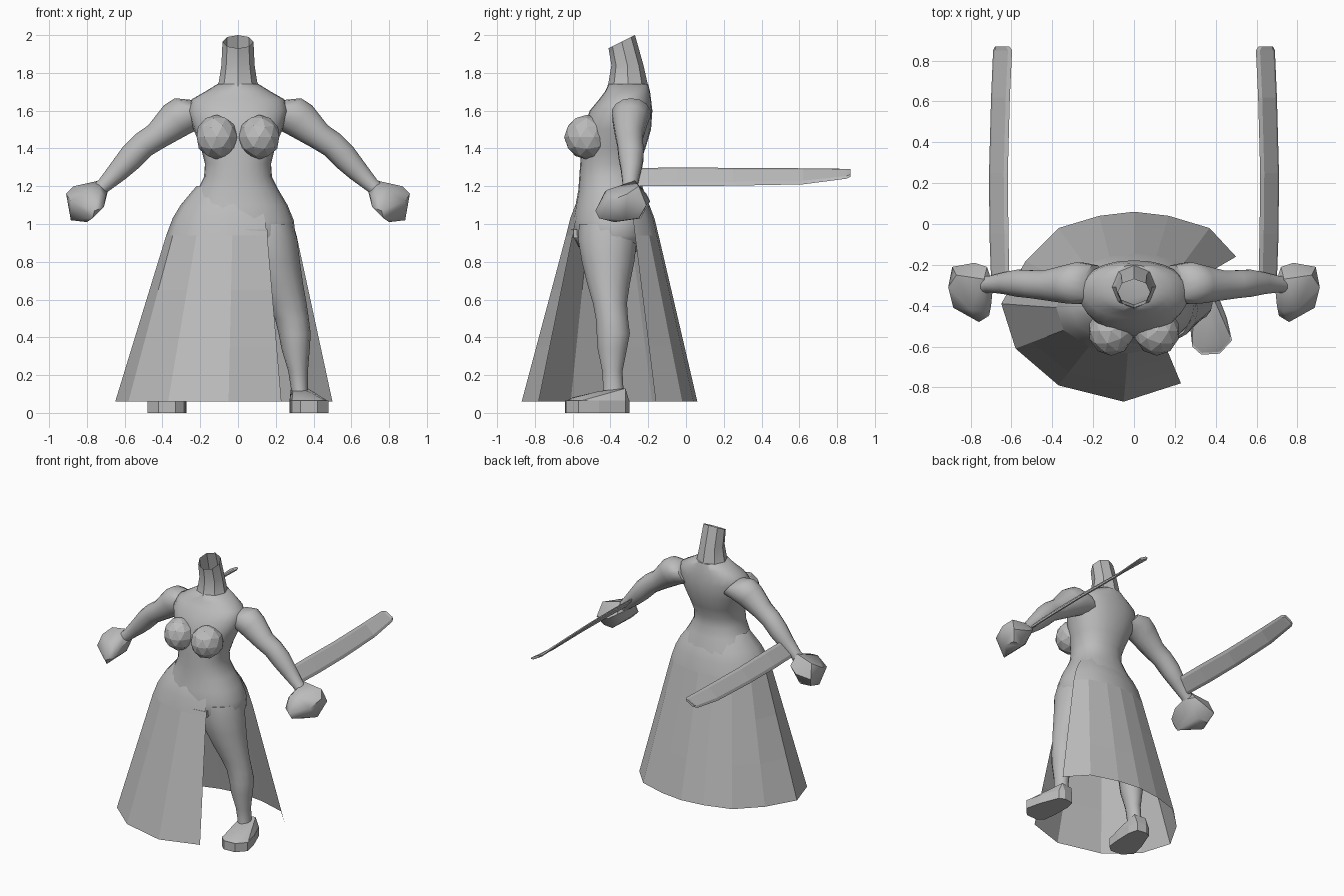
import bpy, bmesh, math
from mathutils import Vector

grey = bpy.data.materials.new("plain_grey")
grey.diffuse_color = (0.5, 0.5, 0.5, 1)


def finish(name, bm, smooth=None, mirror=False, recalc=True):
    """Turn a bmesh into a named object; smooth is the sharp-edge angle in degrees."""
    if recalc:
        bmesh.ops.recalc_face_normals(bm, faces=bm.faces)
    me = bpy.data.meshes.new(name)
    bm.to_mesh(me)
    bm.free()
    me.materials.append(grey)
    ob = bpy.data.objects.new(name, me)
    bpy.context.collection.objects.link(ob)
    if smooth:
        bpy.ops.object.select_all(action='DESELECT')
        ob.select_set(True)
        bpy.context.view_layer.objects.active = ob
        bpy.ops.object.shade_smooth_by_angle(angle=math.radians(smooth))
    if mirror:
        ob.modifiers.new("mirror", 'MIRROR').use_clip = False
    return ob


def bridge(bm, rows, closed=True):
    """Quads between successive rows of points."""
    vs = [[bm.verts.new(p) for p in row] for row in rows]
    n = len(vs[0])
    for a, b in zip(vs, vs[1:]):
        for i in range(n if closed else n - 1):
            j = (i + 1) % n
            bm.faces.new((a[i], a[j], b[j], b[i]))
    return vs


def tube(name, rings, sides, smooth, mirror=False, power=1.0, caps=(True, True)):
    """Loft of elliptical rings given as (centre, u axis, v axis)."""
    def sp(t):
        return math.copysign(abs(t) ** power, t)
    rows = []
    for c, u, v in rings:
        row = []
        for i in range(sides):
            a = 2 * math.pi * i / sides
            row.append(Vector(c) + Vector(u) * sp(math.cos(a)) + Vector(v) * sp(math.sin(a)))
        rows.append(row)
    bm = bmesh.new()
    vs = bridge(bm, rows)
    if caps[0]:
        bm.faces.new(vs[0])
    if caps[1]:
        bm.faces.new(vs[-1])
    return finish(name, bm, smooth, mirror)


def hull(name, points, smooth=None, mirror=True):
    """Faceted convex solid around a few points."""
    bm = bmesh.new()
    for p in points:
        bm.verts.new(p)
    res = bmesh.ops.convex_hull(bm, input=bm.verts)
    bmesh.ops.delete(bm, geom=[v for v in bm.verts if not v.link_faces], context='VERTS')
    return finish(name, bm, smooth, mirror)


def level(z, rx, front, back, x=0):
    """Horizontal ring from its half width and its front and back limits."""
    return ((x, (front + back) / 2, z), (rx, 0, 0), (0, (back - front) / 2, 0))


# torso, from the hips to the base of the neck
tube("torso", [
    level(0.84, 0.18, -0.50, -0.28), level(0.88, 0.28, -0.57, -0.23),
    level(0.94, 0.305, -0.60, -0.18), level(1.02, 0.295, -0.60, -0.175),
    level(1.10, 0.262, -0.585, -0.195), level(1.18, 0.215, -0.57, -0.225),
    level(1.25, 0.18, -0.565, -0.245), level(1.32, 0.175, -0.56, -0.245),
    level(1.40, 0.195, -0.555, -0.215), level(1.50, 0.235, -0.545, -0.185),
    level(1.60, 0.265, -0.51, -0.178), level(1.66, 0.245, -0.46, -0.185),
    level(1.70, 0.175, -0.43, -0.19), level(1.74, 0.11, -0.41, -0.20),
], 24, 60, power=0.9)

# open neck with a slanted rim
tube("neck", [
    level(1.68, 0.14, -0.43, -0.19), level(1.75, 0.102, -0.41, -0.205),
    level(1.84, 0.088, -0.395, -0.225),
    ((0, -0.34, 1.965), (0.082, 0, 0), (0, 0.07, 0.035)),
], 8, 25, caps=(False, False))

# faceted chest cups
bm = bmesh.new()
bmesh.ops.create_icosphere(bm, subdivisions=2, radius=1)
for v in bm.verts:
    v.co = (0.112 + 0.112 * v.co.x, -0.525 + 0.12 * v.co.y, 1.46 + 0.118 * v.co.z)
finish("chest_cup", bm, mirror=True)

# arms, slanting down and out
arm = []
for x, y, z, r, ry in ((0.19, -0.29, 1.59, 0.085, 0.09), (0.27, -0.29, 1.585, 0.103, 0.105),
                       (0.33, -0.295, 1.55, 0.10, 0.095), (0.43, -0.30, 1.465, 0.073, 0.075),
                       (0.50, -0.295, 1.42, 0.07, 0.07), (0.565, -0.29, 1.355, 0.07, 0.068),
                       (0.63, -0.29, 1.285, 0.058, 0.055), (0.71, -0.295, 1.205, 0.04, 0.04),
                       (0.76, -0.30, 1.15, 0.045, 0.05)):
    arm.append(((x, y, z), (0.62 * r, 0, 0.785 * r), (0, ry, 0)))
tube("arm", arm, 14, 60, mirror=True)

# fists
hull("fist", [
    (0.735, -0.27, 1.23), (0.78, -0.19, 1.12), (0.72, -0.21, 1.16), (0.87, -0.25, 1.20),
    (0.89, -0.21, 1.10), (0.91, -0.31, 1.16), (0.885, -0.41, 1.12), (0.885, -0.32, 1.02),
    (0.80, -0.42, 1.18), (0.80, -0.38, 1.01), (0.86, -0.25, 1.03), (0.76, -0.48, 1.07),
    (0.71, -0.45, 1.09), (0.73, -0.43, 1.17), (0.77, -0.46, 1.03), (0.69, -0.30, 1.17),
    (0.73, -0.28, 1.07), (0.78, -0.24, 1.03), (0.70, -0.40, 1.15),
], 40)

# forearm blades: thin tilted plates with a gentle curve
rows = []
for y, xo, zo, xi, zi in ((-0.27, 0.70, 1.20, 0.61, 1.295), (-0.05, 0.708, 1.20, 0.615, 1.30),
                          (0.25, 0.71, 1.203, 0.618, 1.297), (0.62, 0.70, 1.21, 0.608, 1.295),
                          (0.85, 0.69, 1.24, 0.597, 1.292), (0.87, 0.68, 1.25, 0.61, 1.29)):
    o, i = Vector((xo, y, zo)), Vector((xi, y, zi))
    t = Vector((0.7, 0, 0.7)) * 0.009
    m = (o + i) / 2
    rows.append([o, m.lerp(o, 0.7) + t, m.lerp(i, 0.7) + t, i,
                 m.lerp(i, 0.7) - t, m.lerp(o, 0.7) - t])
bm = bmesh.new()
vs = bridge(bm, rows)
bm.faces.new(vs[0])
bm.faces.new(vs[-1])
finish("forearm_blade", bm, mirror=True)

# legs
legs = [(1.00, 0.160, 0.13, -0.57, -0.24), (0.92, 0.165, 0.148, -0.575, -0.255),
        (0.80, 0.180, 0.148, -0.555, -0.27), (0.68, 0.220, 0.125, -0.525, -0.295),
        (0.58, 0.258, 0.105, -0.495, -0.31), (0.50, 0.285, 0.09, -0.48, -0.305),
        (0.42, 0.300, 0.085, -0.475, -0.295), (0.34, 0.305, 0.075, -0.47, -0.31),
        (0.22, 0.318, 0.052, -0.445, -0.335), (0.13, 0.325, 0.045, -0.44, -0.33),
        (0.05, 0.335, 0.05, -0.45, -0.32)]
tube("leg", [level(z, r, f, b, x) for z, x, r, f, b in legs], 14, 60, mirror=True)

# shoes: thick sole below a sloped upper
outline = [(0.285, -0.60), (0.33, -0.64), (0.42, -0.635), (0.48, -0.57), (0.455, -0.46),
           (0.40, -0.32), (0.36, -0.30), (0.29, -0.31), (0.272, -0.38), (0.275, -0.50)]
hull("shoe_sole", [(x, y, z) for x, y in outline for z in (0, 0.065)])
hull("shoe_upper", [(x, y, 0.06) for x, y in outline] +
     [(0.29, -0.46, 0.11), (0.37, -0.46, 0.115), (0.28, -0.33, 0.13), (0.37, -0.32, 0.13),
      (0.34, -0.60, 0.082), (0.43, -0.59, 0.082)], 30)

# slit skirt: hem and hip points from the back slit edge round to the front edge
hem = [(0.50, -0.16), (0.37, -0.02), (0.17, 0.04), (0, 0.06), (-0.17, 0.04), (-0.37, -0.02),
       (-0.53, -0.18), (-0.65, -0.39), (-0.58, -0.61), (-0.37, -0.79), (-0.05, -0.87),
       (0.23, -0.78)]
hip = [(0.31, -0.27), (0.24, -0.195), (0.11, -0.155), (0, -0.145), (-0.12, -0.16),
       (-0.24, -0.20), (-0.335, -0.29), (-0.38, -0.41), (-0.345, -0.52), (-0.22, -0.60),
       (-0.03, -0.635), (0.155, -0.60)]


def shrunk(s, z):
    return [(x * s, -0.39 + (y + 0.39) * s, z) for x, y in hip]


rows = [[(x, y, 0.06) for x, y in hem]]
for t in (0.33, 0.67):
    rows.append([(a[0] + (b[0] - a[0]) * t, a[1] + (b[1] - a[1]) * t, 0.06 + 0.88 * t)
                 for a, b in zip(hem, hip)])
rows += [shrunk(1, 0.94), shrunk(0.91, 1.03), shrunk(0.80, 1.10), shrunk(0.58, 1.20)]
bm = bmesh.new()
bridge(bm, rows, closed=False)
skirt = finish("slit_skirt", bm, recalc=True)
for p in skirt.data.polygons:
    p.use_smooth = p.center.z > 0.95

# folded hip band beside the slit
hull("hip_band", [(x, y, z) for x, y in ((0.04, -0.615), (0.155, -0.595), (0.155, -0.54),
                                         (0.04, -0.54)) for z in (0.925, 0.97)], mirror=False)
